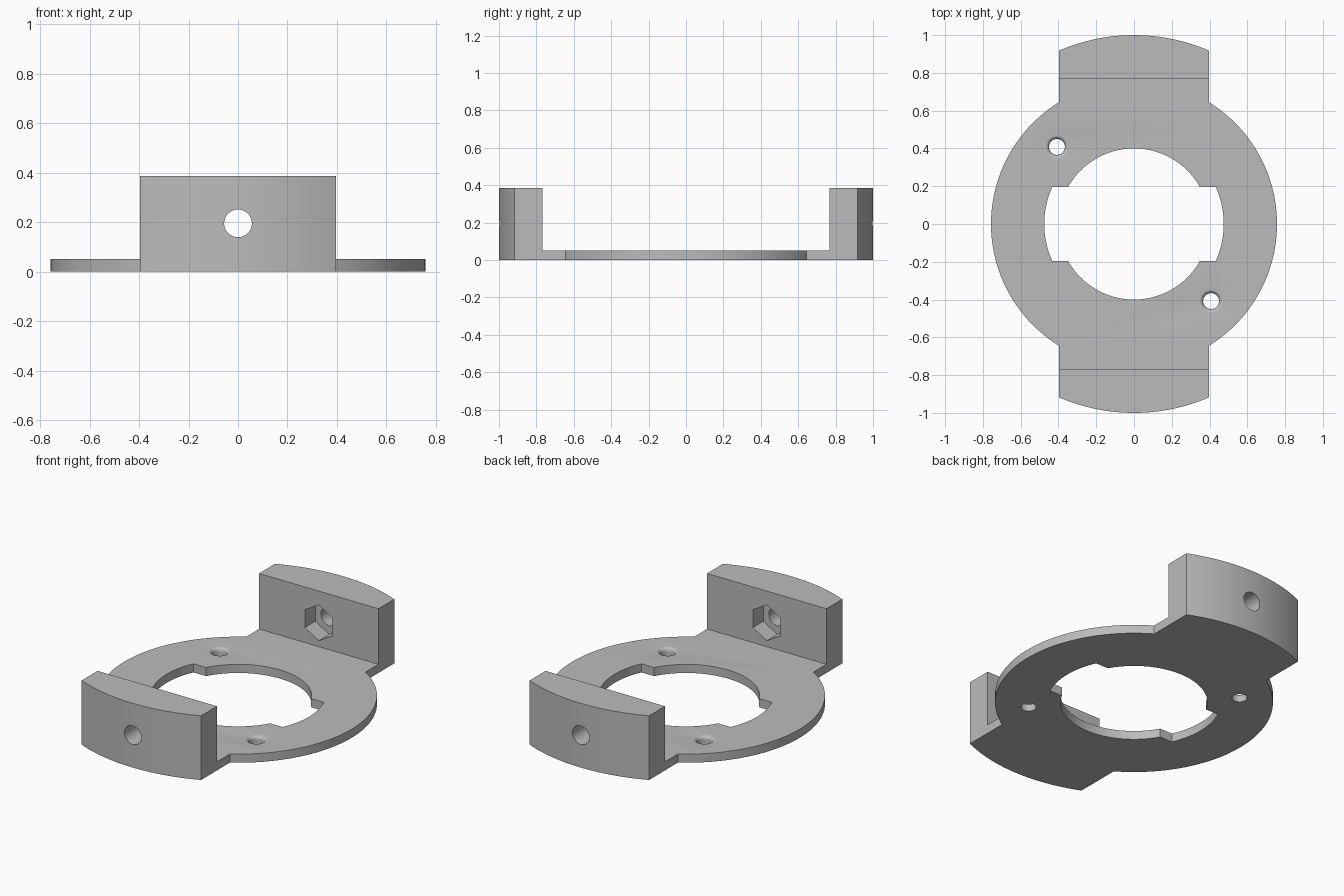
import bpy, bmesh, math
from mathutils import Matrix, Vector

if "Cube" in bpy.data.objects:
    bpy.data.objects.remove(bpy.data.objects["Cube"], do_unlink=True)

RING_R, TAB_R, TAB_HALF = 0.757, 1.0, 0.397
PLATE_H, WALL_H, WALL_Y = 0.052, 0.386, 0.767
BORE_R, NOTCH_R, NOTCH_HALF = 0.4, 0.475, 0.195
BOLT_Z = 0.195

grey = bpy.data.materials.new("plain grey")
grey.use_nodes = True
colour = (0.5, 0.5, 0.5, 1)
grey.diffuse_color = colour
grey.node_tree.nodes["Principled BSDF"].inputs["Base Color"].default_value = colour


def arc(radius, start, end, steps):
    angles = [start + (end - start) * i / steps for i in range(steps + 1)]
    return [(radius * math.cos(a), radius * math.sin(a)) for a in angles]


def make_object(name, bm):
    bmesh.ops.recalc_face_normals(bm, faces=bm.faces)
    mesh = bpy.data.meshes.new(name)
    bm.to_mesh(mesh)
    bm.free()
    mesh.materials.append(grey)
    obj = bpy.data.objects.new(name, mesh)
    bpy.context.collection.objects.link(obj)
    return obj


def prism(name, outline, low, high, matrix=Matrix()):
    """Extrude a flat outline from low to high, then place it."""
    bm = bmesh.new()
    face = bm.faces.new([bm.verts.new((x, y, low)) for x, y in outline])
    moved = bmesh.ops.extrude_face_region(bm, geom=[face])["geom"]
    verts = [v for v in moved if isinstance(v, bmesh.types.BMVert)]
    bmesh.ops.translate(bm, verts=verts, vec=(0, 0, high - low))
    bm.transform(matrix)
    return make_object(name, bm)


def lathe(name, profile, centre, steps=48):
    """Closed solid of revolution around a vertical axis."""
    bm = bmesh.new()
    rings = [[bm.verts.new((x, y, z)) for x, y in arc(r, 0, math.tau, steps)[:-1]]
             for r, z in profile]
    for a, b in zip(rings, rings[1:]):
        for i in range(steps):
            j = (i + 1) % steps
            bm.faces.new((a[i], a[j], b[j], b[i]))
    bm.faces.new(rings[0])
    bm.faces.new(rings[-1])
    bm.transform(Matrix.Translation(Vector(centre)))
    return make_object(name, bm)


def half_turn(points):
    return points + [(-x, -y) for x, y in points]


# Body: ring with two end tabs, extruded to full height
ring_a = math.acos(TAB_HALF / RING_R)
tab_a = math.acos(TAB_HALF / TAB_R)
body = prism("bracket", half_turn(arc(RING_R, -ring_a, ring_a, 64)
                                  + arc(TAB_R, tab_a, math.pi - tab_a, 32)), 0, WALL_H)

# Space between the end walls
gap = [(-1, -WALL_Y), (1, -WALL_Y), (1, WALL_Y), (-1, WALL_Y)]
cutters = [prism("gap_cutter", gap, PLATE_H, 1)]

# Central bore with a wider notch on each side
notch_a = math.asin(NOTCH_HALF / NOTCH_R)
bore_a = math.asin(NOTCH_HALF / BORE_R)
cutters.append(prism("bore_cutter", half_turn(
    arc(NOTCH_R, -notch_a, notch_a, 20) + arc(BORE_R, bore_a, math.pi - bore_a, 48)), -0.1, 0.2))

# Two screw holes with flared mouths
flare = [(0.042 + 0.02 * (1 - math.cos(t)), 0.03 + 0.022 * math.sin(t))
         for t in (math.pi / 2 * i / 6 for i in range(7))]
for s in (-1, 1):
    cutters.append(lathe("screw_hole_cutter", [(0.042, -0.1)] + flare + [(0.062, 0.1)],
                         (s * 0.408, -s * 0.408, 0)))

# Bolt hole and hexagonal nut pocket in each end wall
for s in (-1, 1):
    place = Matrix.Translation((0, 0, BOLT_Z)) @ Matrix.Rotation(-s * math.pi / 2, 4, "X")
    cutters.append(prism("bolt_hole_cutter", arc(0.056, 0, math.tau, 48)[:-1], 0.7, 1.1, place))
    hexagon = arc(0.107, math.pi / 6, math.pi / 6 + math.tau, 6)[:-1]
    cutters.append(prism("nut_pocket_cutter", hexagon, 0.7, WALL_Y + 0.1, place))

for cutter in cutters:
    cutter.hide_render = True
    mod = body.modifiers.new(cutter.name, "BOOLEAN")
    mod.operation, mod.solver, mod.object = "DIFFERENCE", "EXACT", cutter

# Bake the cuts, then discard the cutters
bpy.context.view_layer.update()
baked = bpy.data.meshes.new_from_object(body.evaluated_get(bpy.context.evaluated_depsgraph_get()))
body.modifiers.clear()
body.data = baked
for cutter in cutters:
    bpy.data.objects.remove(cutter, do_unlink=True)

bpy.ops.object.select_all(action="DESELECT")
body.select_set(True)
bpy.context.view_layer.objects.active = body
bpy.ops.object.shade_smooth_by_angle(angle=math.radians(30))
